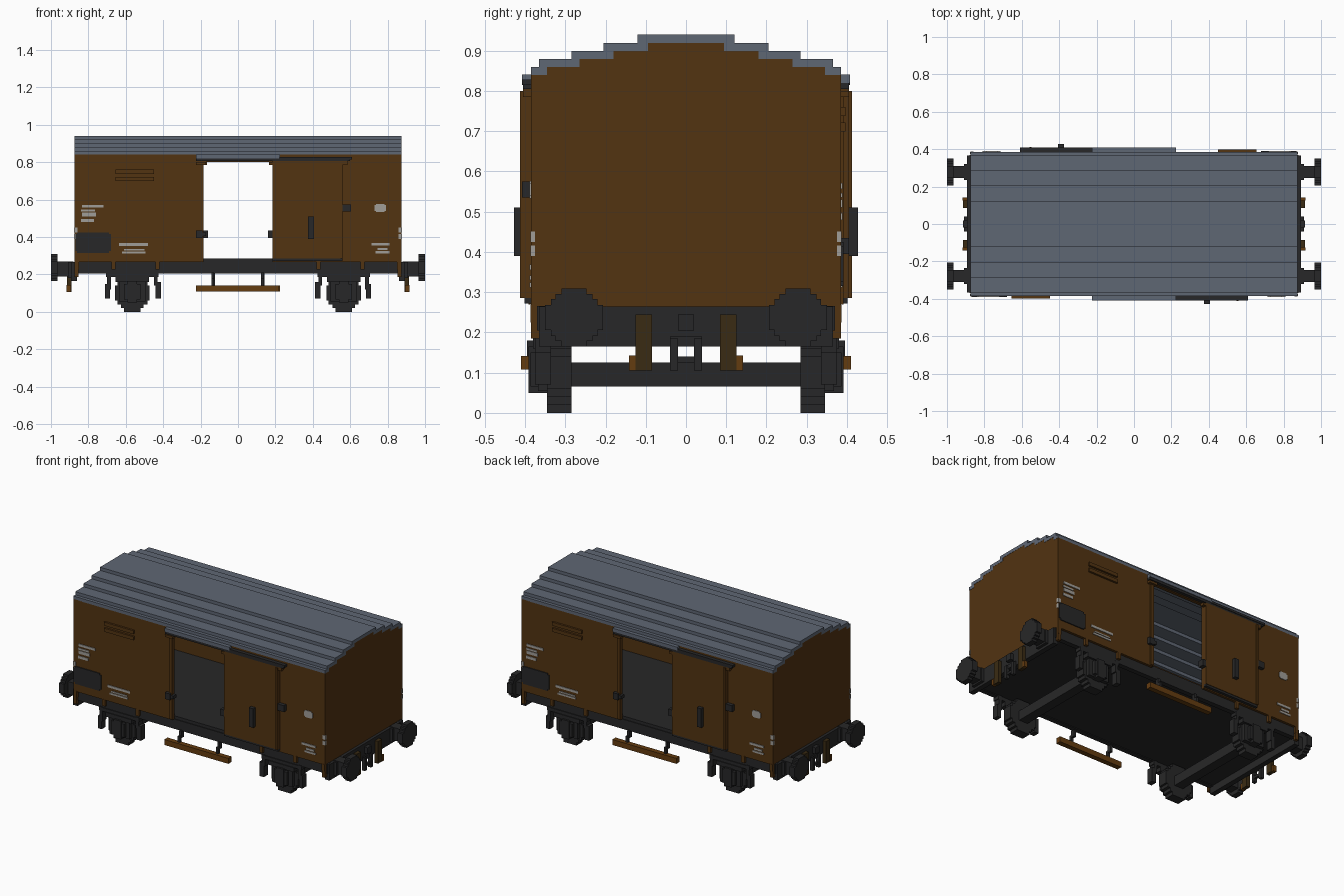
import bpy
import bmesh

cube = bpy.data.objects.get("Cube")
if cube:
    bpy.data.objects.remove(cube, do_unlink=True)


def material(name, rgb):
    col = [((c / 255 + 0.055) / 1.055) ** 2.4 for c in rgb] + [1.0]
    m = bpy.data.materials.new(name)
    m.use_nodes = True
    m.diffuse_color = col
    bsdf = m.node_tree.nodes["Principled BSDF"]
    bsdf.inputs["Base Color"].default_value = col
    bsdf.inputs["Roughness"].default_value = 0.7
    return m


BROWN = material("brown", (82, 51, 17))
WOOD = material("light brown", (100, 60, 16))
OLIVE = material("dark brown", (58, 43, 19))
GREY = material("roof grey", (95, 103, 116))
BLACK = material("black", (39, 39, 40))
WHITE = material("pale grey", (160, 157, 152))


def finish(name, bm, mat):
    bmesh.ops.recalc_face_normals(bm, faces=bm.faces)
    me = bpy.data.meshes.new(name)
    bm.to_mesh(me)
    bm.free()
    me.materials.append(mat)
    ob = bpy.data.objects.new(name, me)
    bpy.context.collection.objects.link(ob)
    return ob


def add_box(bm, x0, x1, y0, y1, z0, z1):
    v = [bm.verts.new((x, y, z)) for x in (x0, x1) for y in (y0, y1) for z in (z0, z1)]
    for f in ((0, 1, 3, 2), (4, 6, 7, 5), (0, 4, 5, 1), (2, 3, 7, 6), (0, 2, 6, 4), (1, 5, 7, 3)):
        bm.faces.new([v[i] for i in f])


def part(name, mat, boxes, sym="turn"):
    """Boxes (x0,x1,y0,y1,z0,z1); sym: none, turn (half turn about z) or quad (four corners)."""
    signs = {"none": [(1, 1)], "turn": [(1, 1), (-1, -1)],
             "quad": [(1, 1), (-1, -1), (1, -1), (-1, 1)]}[sym]
    bm = bmesh.new()
    for x0, x1, y0, y1, z0, z1 in boxes:
        for sx, sy in signs:
            add_box(bm, *sorted((sx * x0, sx * x1)), *sorted((sy * y0, sy * y1)), z0, z1)
    return finish(name, bm, mat)


def prism(name, mat, profile, spans):
    """Extrude a y-z profile along x for each span."""
    bm = bmesh.new()
    for x0, x1 in spans:
        a = [bm.verts.new((x0, y, z)) for y, z in profile]
        b = [bm.verts.new((x1, y, z)) for y, z in profile]
        n = len(profile)
        bm.faces.new(a)
        bm.faces.new(b[::-1])
        for i in range(n):
            bm.faces.new((a[i], a[(i + 1) % n], b[(i + 1) % n], b[i]))
    return finish(name, bm, mat)


def stairs(steps):
    """Stepped half outline from (half width, height) pairs, low to high."""
    pts = []
    for i, (y, z) in enumerate(steps):
        if i:
            pts.append((y, steps[i - 1][1]))
        pts.append((y, z))
    return pts


def both(half):
    return half + [(-y, z) for y, z in reversed(half)]


# Roof shell and end walls share the stepped curve
outer = [(.385, .84)] + stairs([(.385, .86), (.365, .88), (.285, .90), (.205, .92), (.12, .94)])
inner = [(.365, .84)] + stairs([(.345, .86), (.265, .88), (.18, .90), (.095, .92)])
inner.insert(1, (.345, .84))
prism("roof", GREY, both(outer) + both(inner)[::-1], [(-.875, .875)])
prism("end_walls", BROWN, both([(.385, .265), (.385, .84)] + inner[1:]),
      [(-.874, -.855), (.855, .874)])

# Side walls around the open doorway
part("side_walls", BROWN, [
    (-.874, -.185, -.385, -.365, .265, .842),
    (.185, .874, -.385, -.365, .265, .842),
    (-.185, .185, -.385, -.365, .80, .842)])

# Sliding door parked beside the doorway, with frame strips
part("sliding_doors", BROWN, [(.185, .56, -.405, -.385, .285, .805)])
part("door_frames", BROWN, [
    (-.205, -.185, -.392, -.385, .27, .80),
    (-.225, -.17, -.405, -.38, .785, .80),
    (.165, .19, -.405, -.38, .785, .80),
    (.548, .56, -.412, -.405, .285, .80),
    (.56, .585, -.405, -.385, .785, .805)])
part("door_rails", BLACK, [
    (-.225, .60, -.405, -.385, .805, .82),
    (.22, .61, -.408, -.385, .815, .829),
    (.185, .56, -.402, -.385, .272, .287)])
part("door_canopies", GREY, [(-.225, .225, -.408, -.38, .82, .841)])
part("door_handles", BLACK, [(.375, .405, -.428, -.405, .39, .51)])
part("door_latches", BLACK, [
    (.55, .605, -.408, -.385, .535, .575),
    (-.225, -.19, -.405, -.385, .395, .435),
    (-.19, -.17, -.40, -.37, .405, .425),
    (.16, .187, -.405, -.37, .395, .435)])

# Louvre slats and dark notice plate
part("louvres", BROWN, [
    (-.655, -.45, -.397, -.385, .738, .76),
    (-.655, -.45, -.397, -.385, .70, .722)])
part("notice_plates", BLACK, [
    (-.87, -.68, -.391, -.385, .325, .415),
    (-.86, -.69, -.391, -.385, .315, .425)])

# Pale painted marks, as thin plates
marks = [(-.835, -.72, .557, .572), (-.84, -.765, .535, .546), (-.835, -.76, .51, .53),
         (-.84, -.77, .48, .497), (-.635, -.48, .353, .368), (-.61, -.50, .328, .336),
         (-.62, -.495, .312, .323), (.73, .79, .54, .57), (.738, .782, .533, .577),
         (.715, .81, .355, .369), (.745, .80, .33, .342), (.735, .81, .312, .324)]
part("painted_marks", WHITE, [(a, b, -.389, -.384, c, d) for a, b, c, d in marks])
part("corner_marks", WHITE, [
    (x, x + w, y, y + h, z, z + .026)
    for z in (.39, .425)
    for x, w, y, h in ((.857, .018, .384, .003), (.872, .005, .375, .010))], "quad")

# Floor, frame and headstocks
part("floor", BLACK, [(-.86, .86, -.366, .366, .21, .285)], "none")
part("sole_bars", BLACK, [(-.88, .88, -.37, -.34, .205, .266)])
part("headstocks", BLACK, [(.86, .892, -.365, .365, .165, .265)])
part("side_brackets", BROWN, [
    (x - .011, x + .011, .365, .386, .225, .268) for x in (.43, .665, .862)]
    + [(.852, .874, .365, .385, .185, .268)], "quad")

# Buffers: stepped round heads on square shafts
rings = [(.072, .031), (.058, .046), (.046, .058), (.031, .072)]
part("buffers", BLACK,
     [(.965, 1.0, .278 - w, .278 + w, .237 - h, .237 + h) for w, h in rings]
     + [(.88, .965, .247, .309, .19, .27), (.88, .91, .235, .32, .18, .265)], "quad")

# Coupling hooks and end steps
part("couplings", BLACK, [
    (.89, .915, -.02, .02, .205, .245),
    (.88, .90, -.04, .04, .165, .19),
    (.89, .91, -.04, -.02, .105, .185),
    (.89, .91, .02, .04, .105, .185),
    (.89, .905, -.02, .02, .125, .14)])
part("end_steps", OLIVE, [(.89, .914, .085, .125, .105, .245)], "quad")
part("end_step_feet", WOOD, [(.893, .916, .125, .142, .105, .143)], "quad")

# Wheels, axles and running gear
AX = .565
disc = [(.092, .04), (.08, .06), (.06, .08), (.045, .1)]
part("wheels", BLACK, [(AX - w, AX + w, .285, .345, .1 - h, .1 + h) for w, h in disc], "quad")
part("axles", BLACK, [(AX - .03, AX + .03, -.30, .30, .065, .125)])
part("axle_boxes", BLACK, [
    (AX - .07, AX + .07, .34, .368, .055, .165),
    (AX - .045, AX + .045, .34, .387, .065, .15),
    (AX - .025, AX + .025, .34, .392, .05, .165)], "quad")
part("springs", BLACK, [
    (AX - .14, AX + .14, .335, .375, .185, .207),
    (AX - .09, AX + .09, .335, .38, .16, .187)], "quad")
part("spring_hangers", BLACK, [
    (x, x + w, .335, .375, z0, z1)
    for x, w, z0, z1 in ((.412, .03, .07, .16), (.43, .02, .14, .21),
                         (.685, .025, .07, .15), (.68, .02, .12, .21))], "quad")

# Step boards hung below the doorways
part("step_boards", WOOD, [(-.225, .22, -.41, -.378, .108, .142)])
part("step_hangers", BLACK, [
    (x - .008, x + .008, y0, y1, z0, z1) for x in (-.135, .13)
    for y0, y1, z0, z1 in ((-.395, -.378, .14, .18), (-.38, -.355, .165, .21))])
